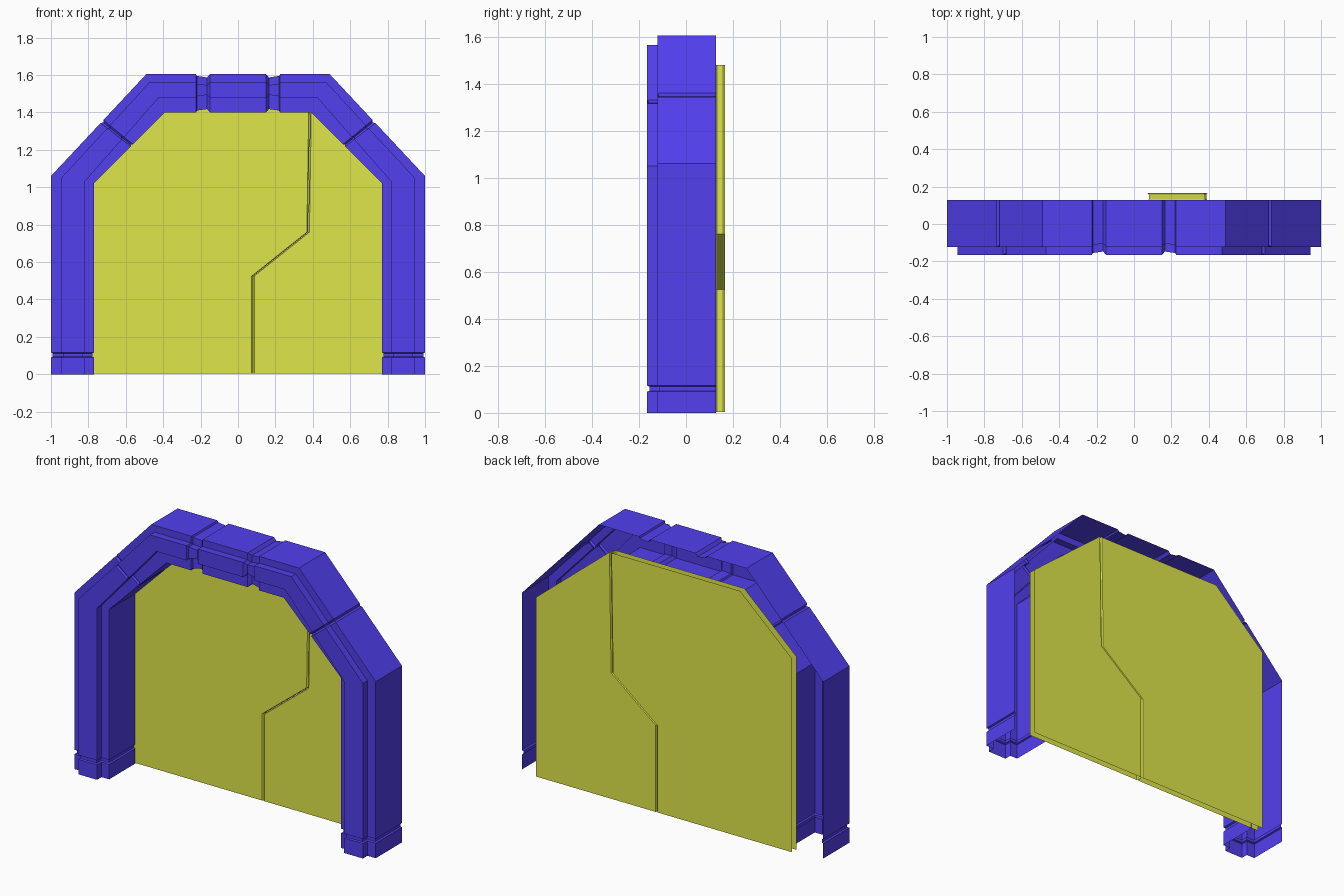
import bpy, bmesh
from mathutils import Vector

if "Cube" in bpy.data.objects:
    bpy.data.objects.remove(bpy.data.objects["Cube"])


def material(name, rgb):
    m = bpy.data.materials.new(name)
    m.diffuse_color = (*rgb, 1)
    m.use_nodes = True
    m.node_tree.nodes["Principled BSDF"].inputs["Base Color"].default_value = m.diffuse_color
    return m


def make_object(name, bm, mat):
    me = bpy.data.meshes.new(name)
    bm.to_mesh(me)
    bm.free()
    me.materials.append(mat)
    ob = bpy.data.objects.new(name, me)
    bpy.context.collection.objects.link(ob)
    return ob


blue = material("frame_blue", (0.085, 0.05, 0.86))
yellow = material("door_yellow", (0.74, 0.80, 0.07))

FRONT, STEP, BACK = -0.165, -0.122, 0.127
LEG, SLOPE, TOP = (0.22, 0.76), (0.30, 0.78), (0.37, 0.80)


# Arch frame: an open-backed stepped channel lofted through stations
# station = (inner point, outer point, groove depth, step fractions)
def leg(z, d):
    return (Vector((0.77, z)), Vector((1.0, z)), d, LEG)


def slope(f, d):
    inner = Vector((0.77, 1.02)).lerp(Vector((0.39, 1.40)), f)
    outer = Vector((1.0, 1.06)).lerp(Vector((0.49, 1.605)), f)
    return (inner, outer, d, LEG if f == 0 else TOP if f == 1 else SLOPE)


def lintel(x, d):
    return (Vector((x, 1.40)), Vector((x, 1.605)), d, TOP)


half = [leg(0, 0), leg(0.09, 0), leg(0.094, 0.009), leg(0.112, 0.009), leg(0.116, 0),
        slope(0, 0), slope(0.52, 0), slope(0.535, 0.009), slope(0.55, 0), slope(1, 0),
        lintel(0.225, 0), lintel(0.22, 0.01), lintel(0.165, 0.018), lintel(0.15, 0)]


def cross_section(bm, station, side):
    inner, outer, d, (f1, f2) = station
    u = (outer - inner).normalized()
    a, b = inner + u * d, outer - u * d
    p1 = inner.lerp(outer, f1) + u * d
    p2 = inner.lerp(outer, f2) - u * d
    pts = [(a, BACK), (a, STEP + d), (p1, STEP + d), (p1, FRONT + d),
           (p2, FRONT + d), (p2, STEP + d), (b, STEP + d), (b, BACK)]
    return [bm.verts.new((side * p.x, y, p.y)) for p, y in pts]


bm = bmesh.new()
rings = [cross_section(bm, s, 1) for s in half]
rings += [cross_section(bm, s, -1) for s in reversed(half)]
for r, q in zip(rings, rings[1:]):
    for i in range(len(r) - 1):
        bm.faces.new((r[i], q[i], q[i + 1], r[i + 1]))
bmesh.ops.recalc_face_normals(bm, faces=bm.faces[:])
# make the visible outside of the channel face outwards
bm.faces.ensure_lookup_table()
if max(bm.faces, key=lambda f: f.calc_center_median().x).normal.x < 0:
    bmesh.ops.reverse_faces(bm, faces=bm.faces[:])
make_object("arch_frame", bm, blue)

# Door leaves: front and back sheets joined by a bevelled zigzag seam wall
seam = [(0.08, 0.004), (0.08, 0.525), (0.375, 0.76), (0.386, 1.48)]
rows = [(0.125, 0.007), (0.132, 0.001), (0.158, 0.001), (0.165, 0.007)]


def door_leaf(name, side, outline):
    bm = bmesh.new()
    wall = [[bm.verts.new((x + side * g, y, z)) for x, z in seam] for y, g in rows]
    for r, q in zip(wall, wall[1:]):
        for i in range(len(seam) - 1):
            bm.faces.new((r[i], q[i], q[i + 1], r[i + 1]))
    for k in (0, -1):
        y = rows[k][0]
        bm.faces.new(wall[k] + [bm.verts.new((x, y, z)) for x, z in outline])
    bmesh.ops.recalc_face_normals(bm, faces=bm.faces[:])
    front = min(bm.faces, key=lambda f: f.calc_center_median().y)
    if front.normal.y > 0:
        bmesh.ops.reverse_faces(bm, faces=bm.faces[:])
    make_object(name, bm, yellow)


door_leaf("door_leaf_right", 1, [(0.88, 1.08), (0.88, 0.004)])
door_leaf("door_leaf_left", -1, [(-0.475, 1.48), (-0.82, 1.165), (-0.82, 0.004)])
